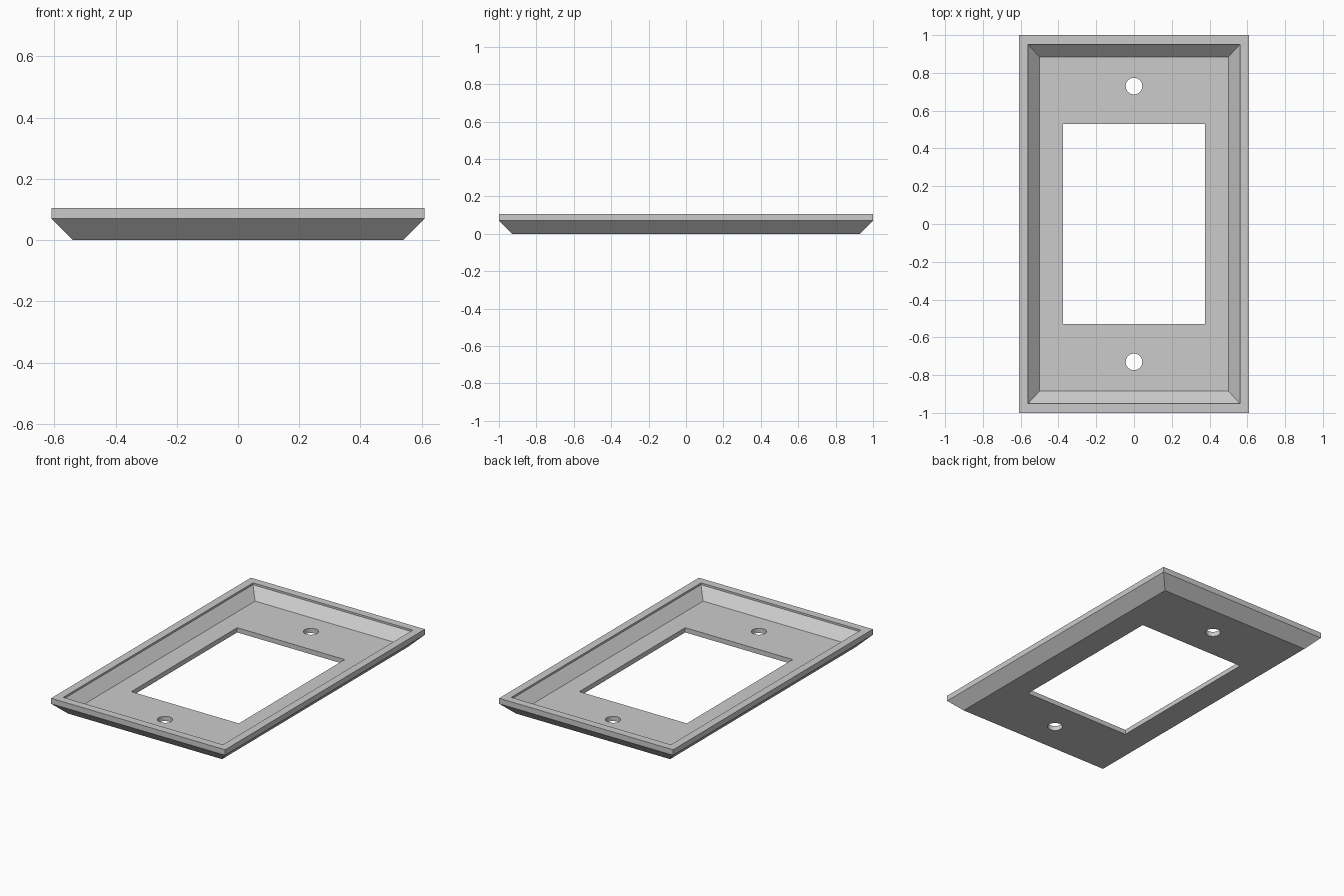
import bpy
import bmesh

cube = bpy.data.objects.get("Cube")
if cube:
    bpy.data.objects.remove(cube, do_unlink=True)

# Single grey plastic
grey = bpy.data.materials.new("grey plastic")
grey.use_nodes = True
colour = (0.6, 0.6, 0.6, 1)
grey.diffuse_color = colour
grey.node_tree.nodes["Principled BSDF"].inputs["Base Color"].default_value = colour


def loft_rectangles(name, rings):
    """Closed solid through rectangles given as (half width, half length, height)."""
    bm = bmesh.new()
    loops = [[bm.verts.new((sx * w, sy * d, z))
              for sx, sy in ((-1, -1), (1, -1), (1, 1), (-1, 1))]
             for w, d, z in rings]
    for low, high in zip(loops, loops[1:]):
        for i in range(4):
            j = (i + 1) % 4
            bm.faces.new((low[i], low[j], high[j], high[i]))
    bm.faces.new(loops[0][::-1])
    bm.faces.new(loops[-1])
    bmesh.ops.recalc_face_normals(bm, faces=bm.faces)
    mesh = bpy.data.meshes.new(name)
    bm.to_mesh(mesh)
    bm.free()
    mesh.materials.append(grey)
    obj = bpy.data.objects.new(name, mesh)
    bpy.context.collection.objects.link(obj)
    return obj


def cut(target, cutter):
    """Subtract the cutter from the target and discard it."""
    cutter.hide_render = True
    mod = target.modifiers.new("opening", "BOOLEAN")
    mod.operation = "DIFFERENCE"
    mod.solver = "EXACT"
    mod.object = cutter
    bpy.context.view_layer.objects.active = target
    bpy.ops.object.modifier_apply(modifier=mod.name)
    bpy.data.objects.remove(cutter, do_unlink=True)


# Hollow tray: bevelled outside, flat rim, short lip, sloped inside, floor
plate = loft_rectangles("wall_plate", [
    (0.54, 0.93, 0),
    (0.61, 1, 0.07),
    (0.61, 1, 0.105),
    (0.56, 0.95, 0.105),
    (0.56, 0.95, 0.093),
    (0.5, 0.885, 0.03),
])

# Central window
cut(plate, loft_rectangles("window_cutter", [(0.377, 0.53, -0.1), (0.377, 0.53, 0.2)]))

# Screw holes
for side in (-1, 1):
    bpy.ops.mesh.primitive_cylinder_add(vertices=32, radius=0.044, depth=0.3,
                                        location=(0, side * 0.73, 0))
    hole = bpy.context.object
    hole.name = "screw_hole_cutter"
    hole.data.materials.append(grey)
    cut(plate, hole)

# Round hole walls, crisp plate edges
bpy.ops.object.select_all(action="DESELECT")
plate.select_set(True)
bpy.context.view_layer.objects.active = plate
bpy.ops.object.shade_smooth_by_angle()
